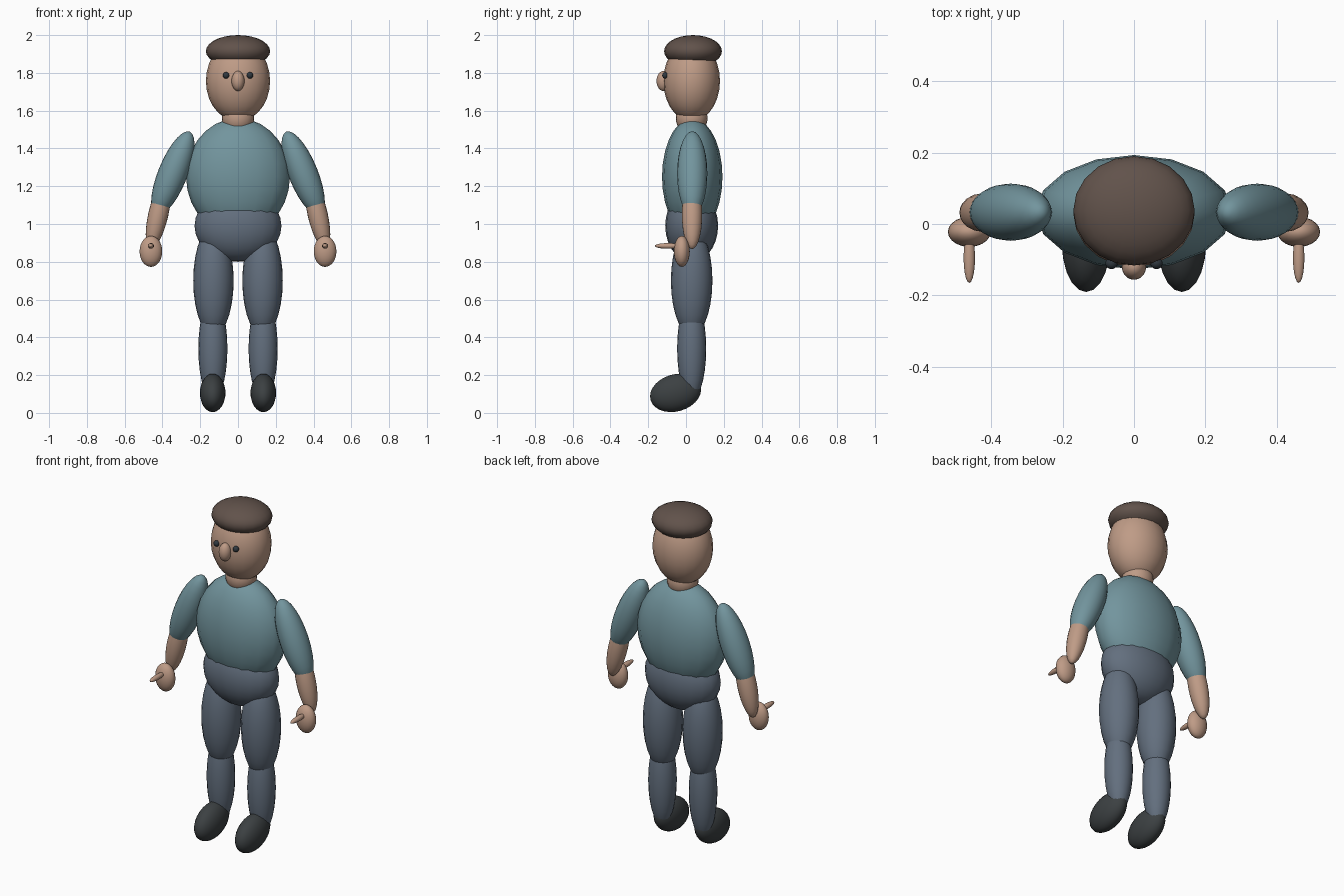
import bpy
from math import radians
from mathutils import Matrix, Vector

cube = bpy.data.objects.get("Cube")
if cube:
    bpy.data.objects.remove(cube, do_unlink=True)


def material(name, r, g, b):
    m = bpy.data.materials.new(name)
    m.use_nodes = True
    m.diffuse_color = (r, g, b, 1)
    bsdf = next(n for n in m.node_tree.nodes if n.type == 'BSDF_PRINCIPLED')
    bsdf.inputs["Base Color"].default_value = (r, g, b, 1)
    bsdf.inputs["Roughness"].default_value = 0.8
    return m


skin = material("skin", 0.52, 0.33, 0.24)
shirt = material("teal shirt", 0.17, 0.30, 0.34)
trousers = material("slate trousers", 0.125, 0.16, 0.21)
leather = material("black leather", 0.045, 0.052, 0.055)
brown = material("brown hair", 0.12, 0.085, 0.07)
eye_dark = material("dark eye", 0.03, 0.04, 0.05)


def ellipsoid(name, center, radii, mat, tilt_x=0, tilt_y=0, segments=20):
    """Smooth ellipsoid, tilted in degrees about its own centre."""
    bpy.ops.mesh.primitive_uv_sphere_add(segments=segments, ring_count=14, radius=1)
    ob = bpy.context.object
    ob.name = name
    tilt = Matrix.Rotation(radians(tilt_y), 4, 'Y') @ Matrix.Rotation(radians(tilt_x), 4, 'X')
    ob.data.transform(tilt @ Matrix.Diagonal(Vector((*radii, 1))))
    ob.location = center
    ob.data.materials.append(mat)
    bpy.ops.object.shade_smooth()
    return ob


def pair(name, center, radii, mat, tilt_x=0, tilt_y=0):
    """Left part at +x and its mirror at -x."""
    for side, s in (("left", 1), ("right", -1)):
        ellipsoid(f"{side}_{name}", (s * center[0], center[1], center[2]),
                  radii, mat, tilt_x, s * tilt_y)


# Head
ellipsoid("head", (0, 0.03, 1.757), (0.17, 0.15, 0.213), skin)
ellipsoid("hair", (0, 0.037, 1.915), (0.17, 0.153, 0.085), brown)
ellipsoid("nose", (0, -0.12, 1.757), (0.034, 0.036, 0.053), skin)
pair("eye", (0.063, -0.11, 1.787), (0.017, 0.016, 0.017), eye_dark)
ellipsoid("neck", (0, 0.03, 1.56), (0.086, 0.084, 0.09), skin)

# Trunk
ellipsoid("torso", (0, 0.033, 1.25), (0.275, 0.16, 0.31), shirt, segments=16)
ellipsoid("pelvis", (0, 0.03, 0.99), (0.23, 0.14, 0.19), trousers)

# Arms
pair("sleeve", (0.345, 0.033, 1.267), (0.078, 0.08, 0.239), shirt, tilt_y=-22)
pair("forearm", (0.422, 0.032, 1.05), (0.053, 0.054, 0.187), skin, tilt_y=-13)
pair("hand", (0.461, -0.022, 0.855), (0.06, 0.042, 0.082), skin)
pair("pointing_finger", (0.461, -0.095, 0.884), (0.016, 0.07, 0.015), skin)

# Legs
pair("thigh", (0.13, 0.03, 0.70), (0.107, 0.11, 0.29), trousers)
pair("shin", (0.133, 0.03, 0.34), (0.077, 0.077, 0.27), trousers)
pair("shoe", (0.134, -0.055, 0.106), (0.068, 0.138, 0.098), leather, tilt_x=16)
